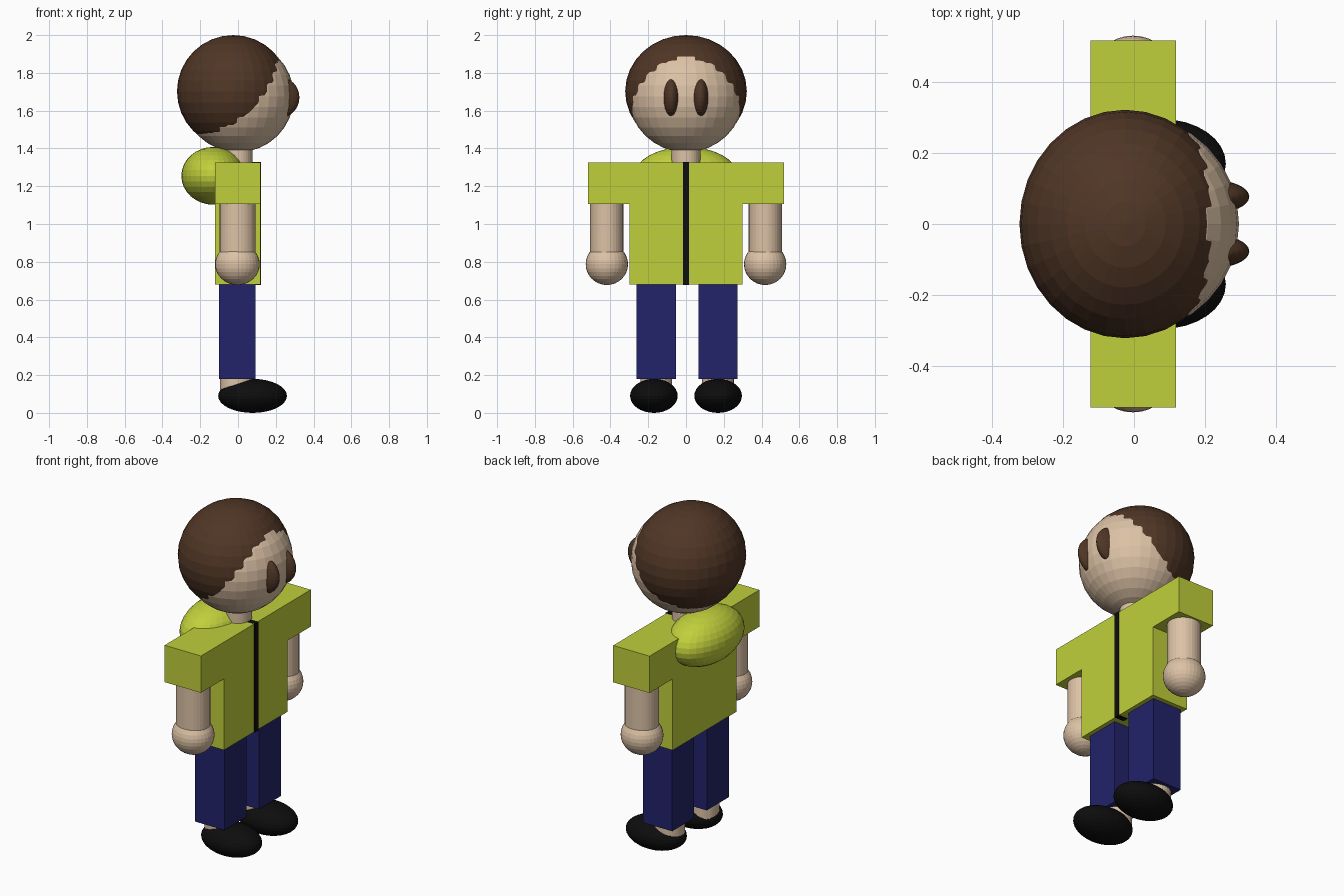
import bpy, bmesh
from mathutils import Matrix, Vector

cube = bpy.data.objects.get("Cube")
if cube:
    bpy.data.objects.remove(cube, do_unlink=True)


def material(name, r, g, b):
    m = bpy.data.materials.new(name)
    m.use_nodes = True
    m.diffuse_color = (r, g, b, 1)
    bsdf = m.node_tree.nodes["Principled BSDF"]
    bsdf.inputs["Base Color"].default_value = (r, g, b, 1)
    bsdf.inputs["Roughness"].default_value = 0.8
    return m


skin = material("skin", 0.72, 0.54, 0.38)
brown = material("dark brown", 0.08, 0.037, 0.019)
lime = material("lime", 0.53, 0.63, 0.044)
navy = material("navy", 0.016, 0.016, 0.145)
black = material("black", 0.004, 0.004, 0.004)


def finish(name, bm, mat):
    bmesh.ops.recalc_face_normals(bm, faces=bm.faces[:])
    mesh = bpy.data.meshes.new(name)
    bm.to_mesh(mesh)
    bm.free()
    mesh.materials.append(mat)
    obj = bpy.data.objects.new(name, mesh)
    bpy.context.collection.objects.link(obj)
    return obj


def placed(centre, scale):
    return Matrix.Translation(centre) @ Matrix.Diagonal((*scale, 1))


def ball(name, mat, centre, radii):
    bm = bmesh.new()
    bmesh.ops.create_uvsphere(bm, u_segments=32, v_segments=16, radius=1,
                              matrix=placed(centre, radii))
    return finish(name, bm, mat)


def box(name, mat, low, high):
    low, high = Vector(low), Vector(high)
    bm = bmesh.new()
    bmesh.ops.create_cube(bm, size=1, matrix=placed((low + high) / 2, high - low))
    return finish(name, bm, mat)


def tube(name, mat, x, y, rx, ry, bottom, top):
    bm = bmesh.new()
    bmesh.ops.create_cone(bm, cap_ends=True, segments=32, radius1=1, radius2=1, depth=1,
                          matrix=placed((x, y, (bottom + top) / 2), (rx, ry, top - bottom)))
    return finish(name, bm, mat)


# Head, with the hair as a larger ball pushed up and back
ball("head", skin, (0, 0, 1.676), (0.296, 0.304, 0.296))
ball("hair", brown, (-0.025, 0, 1.702), (0.298, 0.322, 0.298))
tube("neck", skin, 0, 0, 0.076, 0.076, 1.3, 1.42)

# T-shaped shirt: outline across y and z, extruded from back to front
half = [(0.3, 0.68), (0.3, 1.105), (0.518, 1.105), (0.518, 1.325)]
outline = half + [(-y, z) for y, z in reversed(half)]
bm = bmesh.new()
face = bm.faces.new([bm.verts.new((-0.122, y, z)) for y, z in outline])
front = bmesh.ops.extrude_face_region(bm, geom=[face])["geom"]
bmesh.ops.translate(bm, vec=(0.24, 0, 0),
                    verts=[v for v in front if isinstance(v, bmesh.types.BMVert)])
finish("shirt", bm, lime)
ball("hood", lime, (-0.13, 0, 1.255), (0.17, 0.275, 0.153))
box("zip", black, (0.06, -0.016, 0.677), (0.123, 0.016, 1.327))

# Paired parts
for side, s in (("left", 1), ("right", -1)):
    ball(side + "_eye", brown, (0.22, s * 0.077, 1.67), (0.105, 0.047, 0.108))
    tube(side + "_arm", skin, -0.002, s * 0.42, 0.095, 0.088, 0.78, 1.12)
    ball(side + "_hand", skin, (-0.003, s * 0.419, 0.787), (0.118, 0.112, 0.11))
    y = s * 0.163 + 0.006
    box(side + "_trouser_leg", navy, (-0.1, y - 0.104, 0.18), (0.092, y + 0.104, 0.69))
    tube(side + "_ankle", skin, -0.005, y, 0.09, 0.084, 0.08, 0.2)
    ball(side + "_shoe", black, (0.077, s * 0.17, 0.09), (0.182, 0.126, 0.09))
